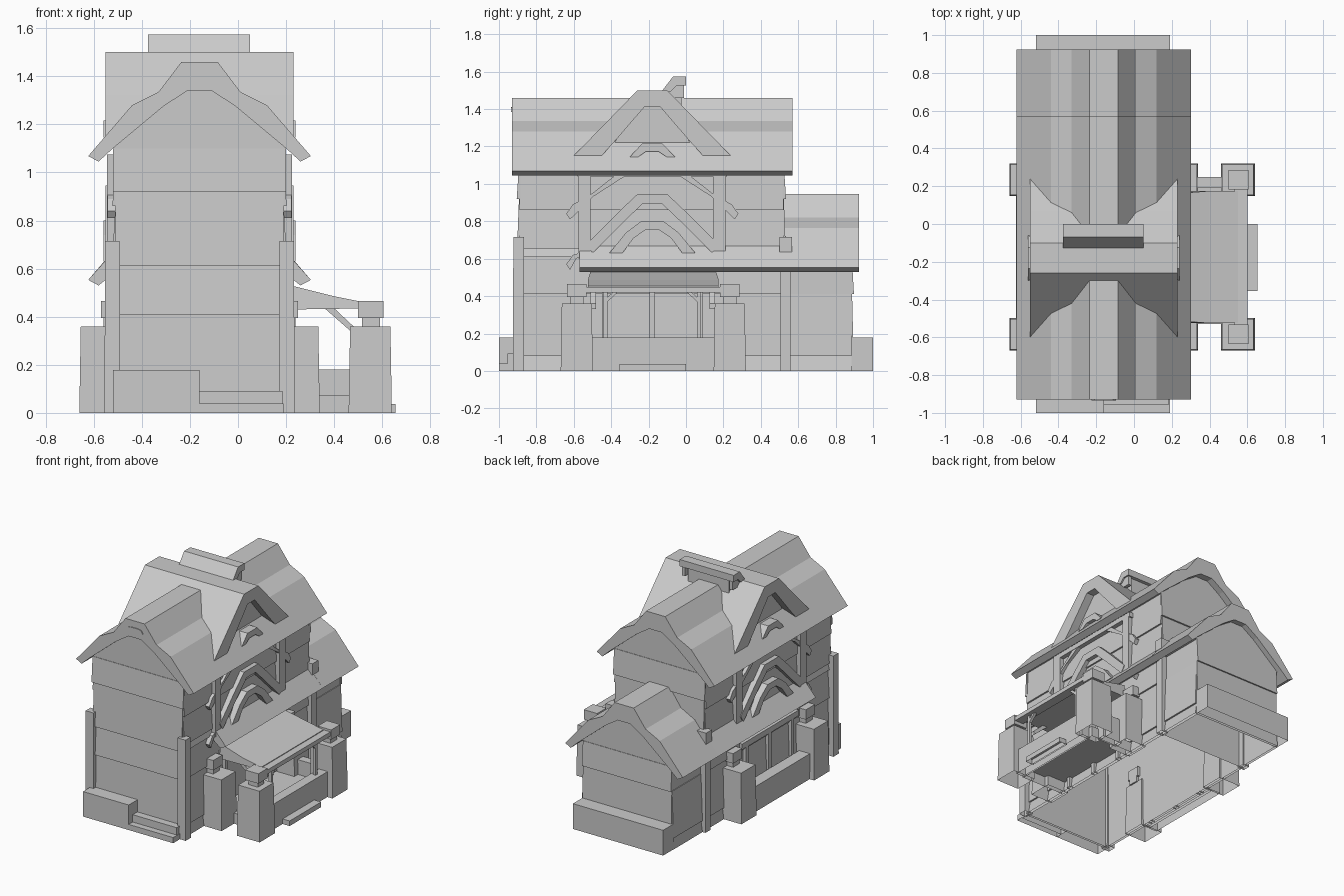
import bpy, bmesh

if "Cube" in bpy.data.objects:
    bpy.data.objects.remove(bpy.data.objects["Cube"])

C, CY = -0.16, -0.18        # centre line of house (x) and of cross gable (y)
DROP = -0.515               # rear wing roof sits this much lower


def prism(name, pts, axis, a, b):
    """Extrude a profile along an axis; faces resting on the ground stay open."""
    def co(p, t):
        return {'x': (t, p[0], p[1]), 'y': (p[0], t, p[1]), 'z': (p[0], p[1], t)}[axis]
    bm = bmesh.new()
    A = [bm.verts.new(co(p, a)) for p in pts]
    B = [bm.verts.new(co(p, b)) for p in pts]
    n = len(pts)
    bm.faces.new(A)
    bm.faces.new(B[::-1])
    for i in range(n):
        bm.faces.new((A[i], B[i], B[(i + 1) % n], A[(i + 1) % n]))
    bmesh.ops.recalc_face_normals(bm, faces=bm.faces)
    ground = [f for f in bm.faces if all(abs(v.co.z) < 1e-4 for v in f.verts)]
    bmesh.ops.delete(bm, geom=ground, context='FACES')
    me = bpy.data.meshes.new(name)
    bm.to_mesh(me)
    bm.free()
    ob = bpy.data.objects.new(name, me)
    bpy.context.collection.objects.link(ob)
    return ob


def box(name, x0, x1, y0, y1, z0, z1, taper=0.0):
    ob = prism(name, [(x0, y0), (x1, y0), (x1, y1), (x0, y1)], 'z', z0, z1)
    if taper:
        cx, cy = (x0 + x1) / 2, (y0 + y1) / 2
        for v in ob.data.vertices:
            if abs(v.co.z - z1) < 1e-4:
                v.co.x = cx + (v.co.x - cx) * (1 - taper)
                v.co.y = cy + (v.co.y - cy) * (1 - taper)
    return ob


def sym(half, c, dz=0.0):
    """Mirror a half profile (outside to centre) about c."""
    return [(c - h, z + dz) for h, z in half] + [(c + h, z + dz) for h, z in half[::-1]]


def arch(name, outer, inner, c, axis, a, b, dz=0.0):
    return prism(name, sym(outer, c, dz) + sym(inner, c, dz)[::-1], axis, a, b)


def side(s, d0, d1):
    return sorted((C + s * d0, C + s * d1))


# Gabled house bodies
gable = [(.345, 1.10), (.36, 1.10), (.15, 1.275), (.05, 1.34)]
prism("house_body", sym([(.345, 0)] + gable, C), 'y', -.89, .52)
prism("rear_wing_body", sym([(.345, 0)] + [(h, z + DROP) for h, z in gable], C), 'y', .52, .885)

# Curved gable roofs with flat ridge
r_out = [(.463, 1.068), (.28, 1.28), (.17, 1.335), (.075, 1.46)]
r_in = [(.42, 1.045), (.36, 1.10), (.15, 1.275), (.05, 1.34)]
arch("main_roof", r_out, r_in, C, 'y', -.93, .57)
arch("rear_wing_roof", r_out, r_in, C, 'y', .52, .925, DROP)
arch("front_vent", [(.065, 1.385), (.05, 1.408), (.02, 1.412)],
     [(.04, 1.385), (.02, 1.39)], C, 'y', -.935, -.92)

# Lapped siding on front and rear faces
for i, (z0, z1) in enumerate([(0, .41), (.41, .61), (.61, .92), (.92, 1.10)]):
    w = .36 if i == 3 else .35
    prism("front_siding", [(-.885, z0), (-.905, z0), (-.893, z1), (-.885, z1)], 'x', C - w, C + w)
    if i > 1:
        prism("rear_siding", [(.515, z0), (.535, z0), (.523, z1), (.515, z1)], 'x', C - w, C + w)
for z0, z1 in [(0, .41), (.41, .585)]:
    prism("rear_wing_siding", [(.88, z0), (.898, z0), (.888, z1), (.88, z1)], 'x', C - .35, C + .35)

# Cross gable roof and its cap dormer
g_out = [(.425, 1.146), (.25, 1.325), (.08, 1.50)]
g_in = [(.275, 1.146), (.19, 1.24), (.04, 1.414)]
arch("cross_gable_roof", g_out, g_in, CY, 'x', C - .39, C + .39)
prism("cap_dormer_roof", [(-.13, 1.495), (-.07, 1.573), (0, 1.573), (0, 1.525),
                          (-.05, 1.525), (-.08, 1.495)], 'x', -.375, .05)
box("cap_dormer_wall", -.32, 0, -.10, -.025, 1.38, 1.53)
for x in (-.36, .015):
    box("cap_dormer_bracket", x, x + .025, -.10, -.01, 1.46, 1.53)

for s in (-1, 1):
    # Lapped siding on the long walls
    for z0, z1 in [(0, .08), (.08, .41), (.41, .61), (.61, .655), (.655, .86), (.86, 1.10)]:
        prof = [(C + s * .34, z0), (C + s * .362, z0), (C + s * .35, z1), (C + s * .34, z1)]
        prism("side_siding", prof, 'y', -.89, .52)
        if z1 < .5:
            prism("wing_side_siding", prof, 'y', .52, .885)

    # Low eave running along the side
    prism("side_eave", [(C + s * .35, .68), (C + s * .463, .553), (C + s * .42, .53),
                        (C + s * .35, .585)], 'y', -.57, .53)

    # Cross gable infill and little arch ornament
    prism("cross_gable_wall", sym([(.275, 1.10), (.19, 1.24), (.04, 1.414)], CY),
          'x', *side(s, .28, .33))
    arch("gable_ornament", [(.12, 1.145), (.055, 1.215)], [(.075, 1.145), (.035, 1.172)],
         CY, 'x', *side(s, .30, .40))

    # Timber frame: posts, beam, arches, crossing braces
    f = side(s, .345, .385)
    for y in (-.575, .145):
        box("frame_post", *f, y, y + .065, .60, 1.06)
    box("frame_beam", *f, -.58, .22, 1.04, 1.075)
    arch("upper_frame_arch", [(.35, .68), (.17, .86), (.08, .945)],
         [(.32, .63), (.15, .80), (.05, .895)], CY, 'x', *side(s, .345, .39))
    arch("lower_frame_arch", [(.23, .63), (.14, .74), (.06, .80)],
         [(.16, .63), (.10, .71), (.035, .755)], CY, 'x', *side(s, .345, .40))
    for m in (-1, 1):
        for h0, z0, h1, z1 in [(.46, .82, .14, 1.045), (.46, .55, .32, .65)]:
            prism("crossing_brace", [(CY + m * h0, z0 + .02), (CY + m * (h0 - .035), z0 + .07),
                                     (CY + m * h1, z1), (CY + m * (h1 + .06), z1),
                                     (CY + m * (h0 - .02), z0 - .01)], 'x', *side(s, .35, .382))

    # Corner posts
    box("front_corner_post", *side(s, .33, .395), -.925, -.865, 0, .715, .06)
    box("rear_corner_post", *side(s, .33, .385), .505, .56, 0, .64)
    box("rear_corner_cap", *side(s, .325, .395), .50, .567, .635, .715)

    # Door frame under the eave
    for y in (-.45, -.195, .06):
        box("door_post", *side(s, .34, .375), y, y + .03, 0, .45)
    box("door_lintel", *side(s, .34, .38), -.50, .14, .43, .47)

    # Stone pillars beside the house wall
    for y in (-.67, .148):
        box("wall_pillar", *side(s, .325, .50), y, y + .172, 0, .36, .07)
        box("wall_pillar_cap", *side(s, .32, .41), y + .035, y + .137, .395, .465)
        box("wall_pillar_neck", *side(s, .32, .40), y + .05, y + .122, .355, .40)

# Low wall on the left side
box("left_low_wall", -.625, -.54, -.51, .16, 0, .18)
box("left_floor", -.56, -.50, -.51, .16, 0, .075)

# Porch on the right side
for y in (-.67, .148):
    box("porch_pillar", .46, .64, y, y + .172, 0, .36, .07)
    box("porch_pillar_neck", .515, .59, y + .05, y + .122, .355, .40)
    box("porch_pillar_cap", .50, .605, y + .035, y + .137, .395, .465)
porch = prism("porch_roof", [(.22, .53), (.40, .485), (.55, .455), (.55, .435), (.22, .43)],
              'y', -.525, .175)
for v in porch.data.vertices:
    if v.co.z > .5:
        v.co.y = CY + (v.co.y - CY) * .96
box("porch_beam", .53, .60, -.56, .20, .42, .45)
for y in (-.51, .125):
    prism("porch_brace", [(.36, .435), (.40, .435), (.48, .36), (.48, .33)], 'y', y, y + .03)
for y, m in ((-.43, 1), (.07, -1)):
    box("porch_thin_post", .55, .57, y - .01, y + .01, .18, .43)
    prism("porch_corner_brace", [(y, .36), (y, .385), (y + m * .05, .43), (y + m * .075, .43)],
          'x', .55, .57)
box("porch_low_wall", .53, .60, -.52, .17, 0, .18)
box("porch_rear_wall", .32, .48, .19, .25, 0, .18)
box("porch_floor", .19, .54, -.53, .20, 0, .075)
box("porch_step", .59, .655, -.355, 0, 0, .036)

# Front plinth, front steps and rear plinth
box("front_plinth", -.52, C, -1, -.89, 0, .178)
box("front_lower_step", C, .19, -1, -.89, 0, .04)
box("front_upper_step", C, .185, -.955, -.89, 0, .092)
box("rear_plinth", -.52, .19, .885, 1, 0, .18)
